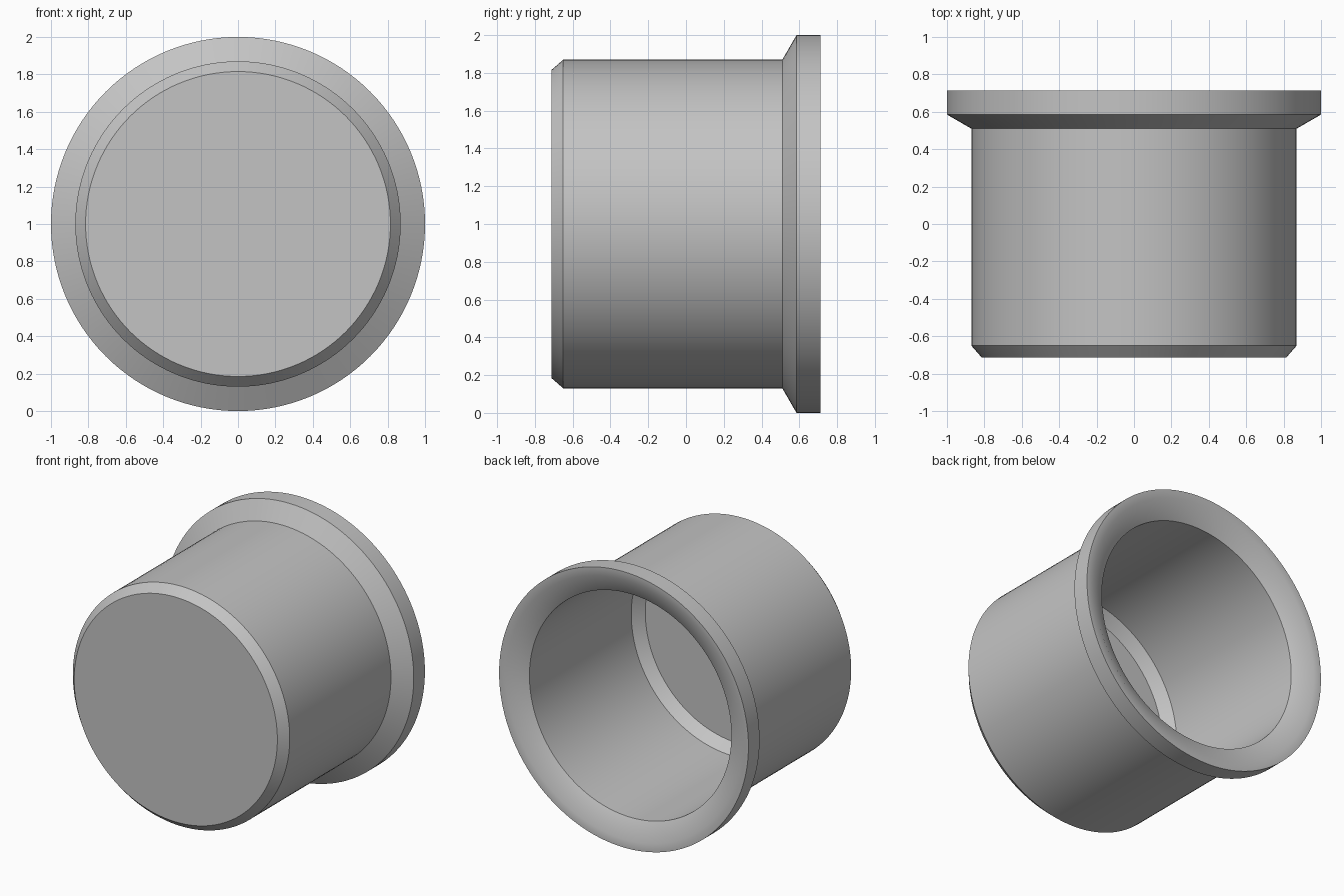
import bpy
import bmesh
import math
from mathutils import Vector

if "Cube" in bpy.data.objects:
    bpy.data.objects.remove(bpy.data.objects["Cube"], do_unlink=True)

SEGMENTS = 128

# Plain grey material
grey = bpy.data.materials.new("plain grey")
grey.use_nodes = True
colour = (0.55, 0.55, 0.55, 1)
grey.diffuse_color = colour
grey.node_tree.nodes["Principled BSDF"].inputs["Base Color"].default_value = colour


def lathe(name, profile, height):
    """Revolve (radius, y) points about the y axis."""
    bm = bmesh.new()
    verts = [bm.verts.new((r, y, 0)) for r, y in profile]
    edges = [bm.edges.new(pair) for pair in zip(verts, verts[1:])]
    bmesh.ops.spin(bm, geom=verts + edges, cent=(0, 0, 0), axis=(0, 1, 0),
                   angle=math.tau, steps=SEGMENTS)
    bmesh.ops.remove_doubles(bm, verts=bm.verts, dist=1e-4)
    bmesh.ops.recalc_face_normals(bm, faces=bm.faces)
    mesh = bpy.data.meshes.new(name)
    bm.to_mesh(mesh)
    bm.free()
    mesh.materials.append(grey)
    obj = bpy.data.objects.new(name, mesh)
    obj.location = Vector((0, 0, height))
    bpy.context.collection.objects.link(obj)
    return obj


# Closed outer wall: end face, chamfer, barrel and flared flange
outer = [(0, -0.713), (0.815, -0.713), (0.87, -0.65), (0.87, 0.51),
         (1, 0.585), (1, 0.713)]
# Open inside: flat rim, tapered mouth, bore, floor chamfer and floor
inner = [(0.94, 0.713), (0.81, 0.637), (0.81, -0.53), (0.75, -0.605),
         (0, -0.605)]

cap = lathe("flanged_cap", outer + inner, 1)

bpy.ops.object.select_all(action="DESELECT")
cap.select_set(True)
bpy.context.view_layer.objects.active = cap
bpy.ops.object.shade_smooth_by_angle(angle=math.radians(32))
